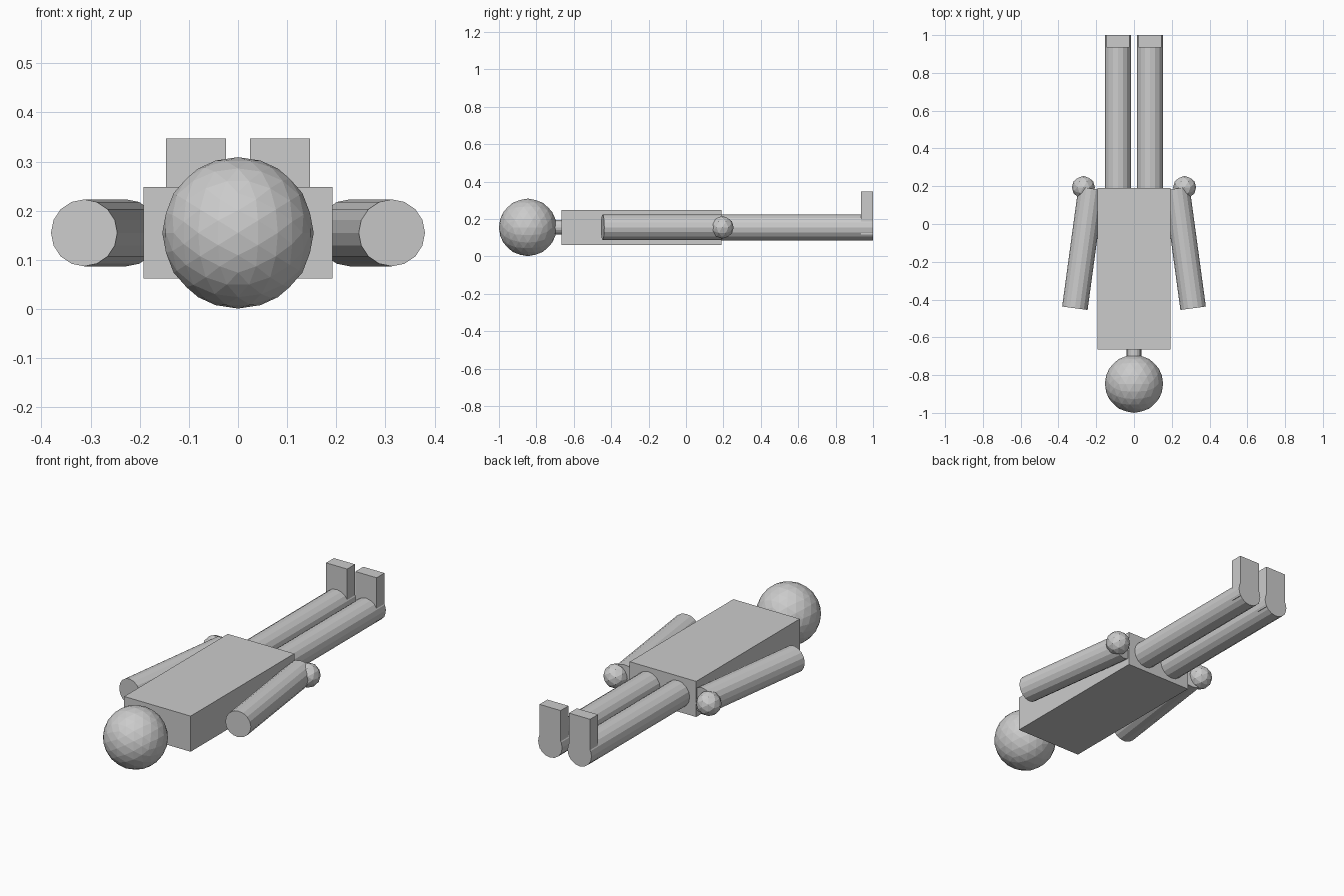
import bpy
import math
from mathutils import Vector

if "Cube" in bpy.data.objects:
    bpy.data.objects.remove(bpy.data.objects["Cube"])

MID = 0.155  # height of the body axis above the floor


def box(name, lo, hi):
    lo, hi = Vector(lo), Vector(hi)
    bpy.ops.mesh.primitive_cube_add(size=1, location=(lo + hi) / 2)
    ob = bpy.context.object
    ob.name = name
    ob.scale = hi - lo
    bpy.ops.object.transform_apply(location=False, rotation=False, scale=True)
    return ob


def rod(name, a, b, radius, sides=16):
    a, b = Vector(a), Vector(b)
    d = b - a
    bpy.ops.mesh.primitive_cylinder_add(
        vertices=sides, radius=radius, depth=d.length, location=(a + b) / 2,
        rotation=d.to_track_quat('Z', 'Y').to_euler())
    bpy.context.object.name = name


def ball(name, center, radius, level):
    # tilted so that the icosahedron's two-fold axes follow x, y and z
    bpy.ops.mesh.primitive_ico_sphere_add(
        subdivisions=level, radius=radius, location=center,
        rotation=(0, math.radians(-31.717), 0))
    bpy.context.object.name = name


# Head, neck and torso
ball("head", (0, -0.846, MID), 0.154, 3)
rod("neck", (0, -0.74, MID), (0, -0.64, MID), 0.039)
box("torso", (-0.192, -0.665, 0.062), (0.192, 0.19, 0.248))

# Limbs on both sides
for side, s in (("left", 1), ("right", -1)):
    rod(side + "_arm", (s * 0.313, -0.446, MID), (s * 0.227, 0.188, MID), 0.068)
    ball(side + "_hand", (s * 0.268, 0.194, MID), 0.061, 2)
    rod(side + "_leg", (s * 0.085, 0.17, MID), (s * 0.085, 1.0, MID), 0.0695)
    x = sorted((s * 0.024, s * 0.146))
    box(side + "_foot", (x[0], 0.935, 0.118), (x[1], 1.0, 0.347))
